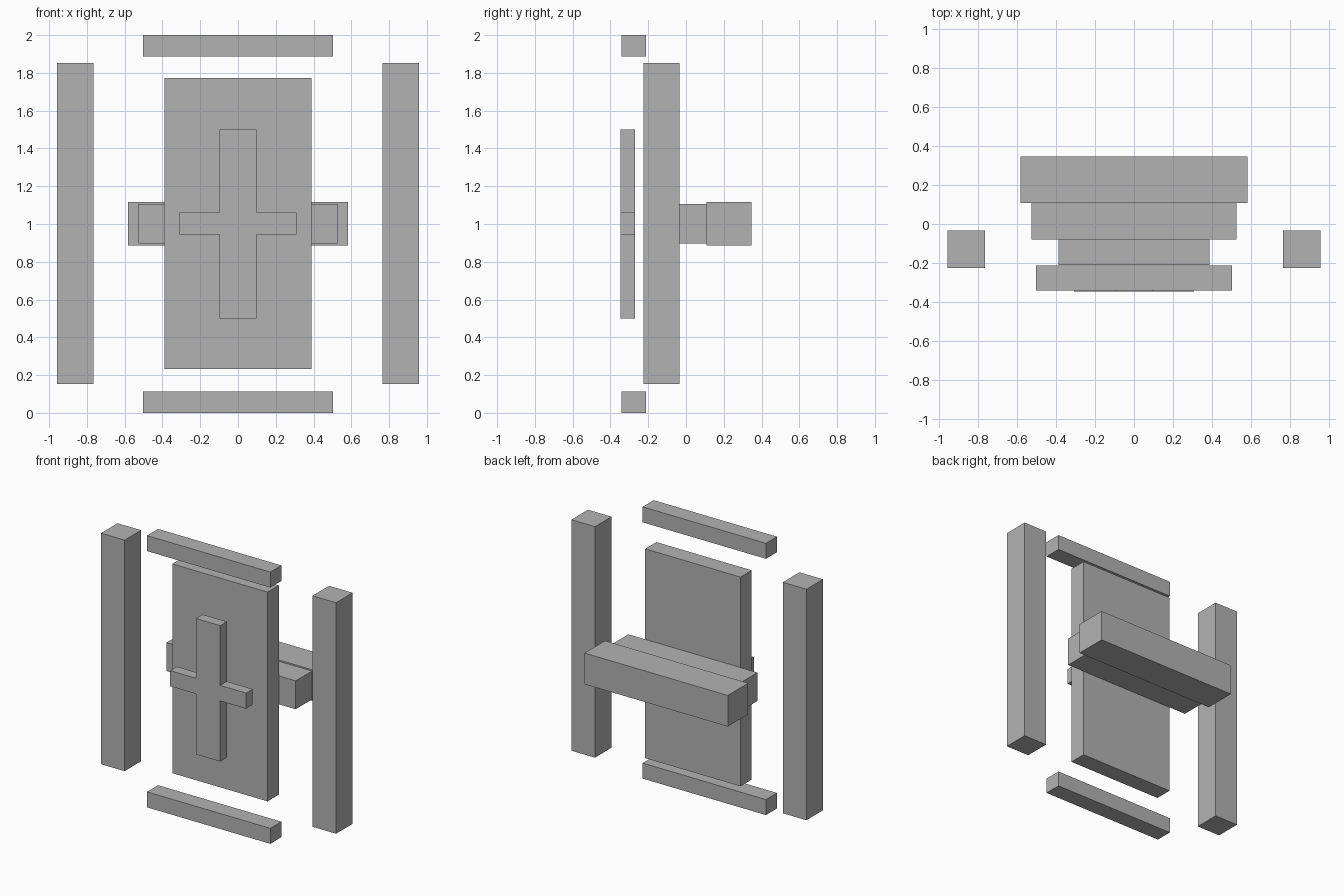
import bpy
import bmesh

if "Cube" in bpy.data.objects:
    bpy.data.objects.remove(bpy.data.objects["Cube"])

grey = bpy.data.materials.new("plain grey")
grey.diffuse_color = (0.45, 0.45, 0.45, 1)
grey.use_nodes = True
grey.node_tree.nodes["Principled BSDF"].inputs["Base Color"].default_value = grey.diffuse_color


def extrude_profile(name, points, y0, y1):
    """Solid from a closed x-z outline, running from y0 (front) to y1 (back)."""
    bm = bmesh.new()
    face = bm.faces.new([bm.verts.new((x, y0, z)) for x, z in points])
    back = bmesh.ops.extrude_face_region(bm, geom=[face])["geom"]
    moved = [v for v in back if isinstance(v, bmesh.types.BMVert)]
    bmesh.ops.translate(bm, verts=moved, vec=(0, y1 - y0, 0))
    bmesh.ops.recalc_face_normals(bm, faces=bm.faces)
    mesh = bpy.data.meshes.new(name)
    bm.to_mesh(mesh)
    bm.free()
    mesh.materials.append(grey)
    obj = bpy.data.objects.new(name, mesh)
    bpy.context.collection.objects.link(obj)
    return obj


def box(name, x, y, z):
    outline = [(x[0], z[0]), (x[1], z[0]), (x[1], z[1]), (x[0], z[1])]
    return extrude_profile(name, outline, y[0], y[1])


# Central upright panel
box("panel", (-0.388, 0.388), (-0.21, -0.08), (0.232, 1.772))

# Cross floating in front of the panel
w, a, lo, hi = 0.098, 0.309, 0.945, 1.06
right = [(w, 0.5), (w, lo), (a, lo), (a, hi), (w, hi), (w, 1.5)]
left = [(-x, z) for x, z in reversed(right)]
extrude_profile("front_cross", right + left, -0.347, -0.27)

# Top and bottom rails
box("bottom_rail", (-0.502, 0.502), (-0.341, -0.213), (0.0, 0.114))
box("top_rail", (-0.502, 0.502), (-0.341, -0.213), (1.886, 2.0))

# Side posts
for side, s in (("left", -1), ("right", 1)):
    box(side + "_post", sorted((s * 0.765, s * 0.957)), (-0.226, -0.034), (0.152, 1.852))

# Stepped crossbars behind the panel
box("inner_crossbar", (-0.526, 0.526), (-0.08, 0.109), (0.897, 1.106))
box("outer_crossbar", (-0.583, 0.583), (0.109, 0.347), (0.887, 1.116))
